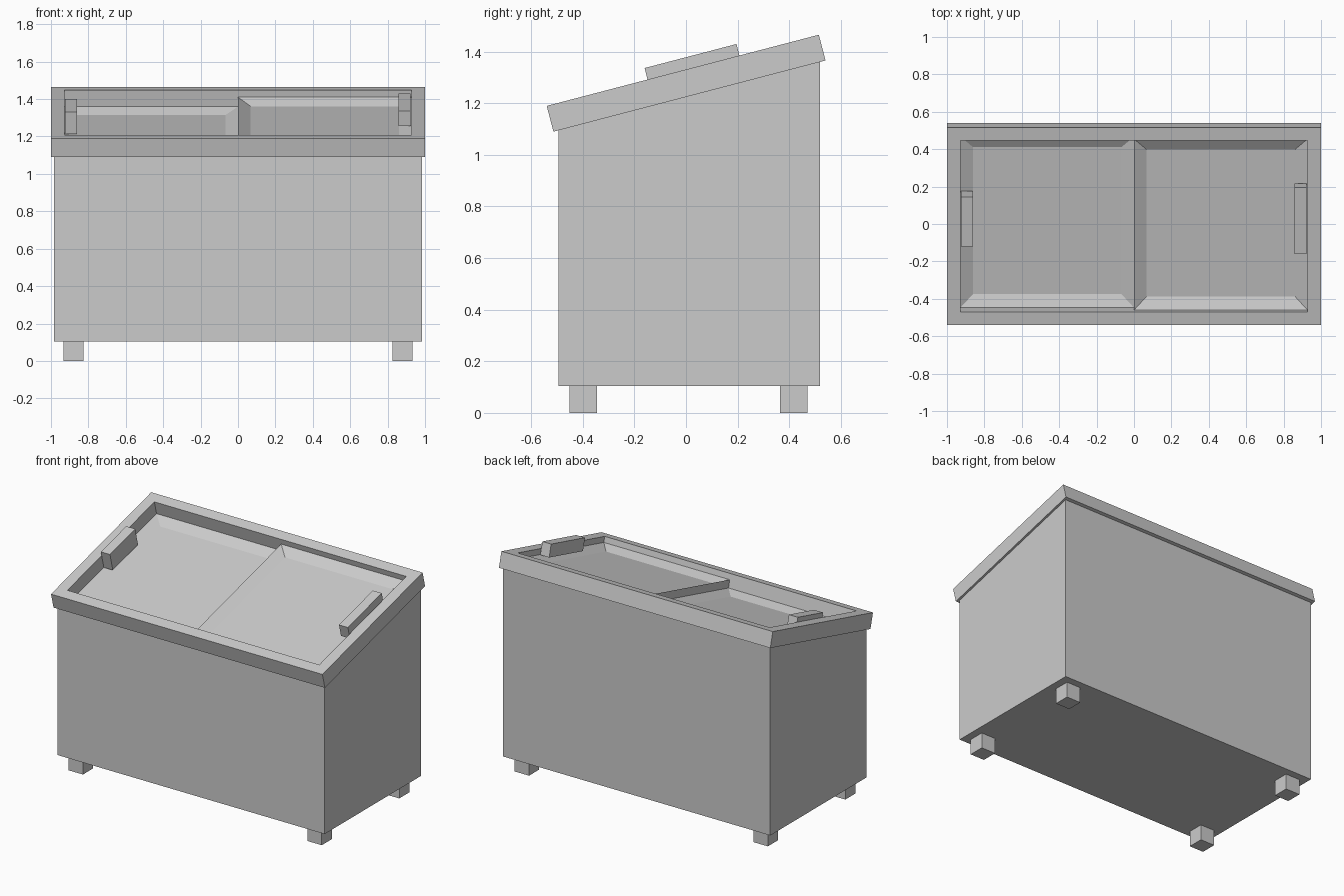
import bpy, bmesh, math
from mathutils import Matrix, Vector

cube = bpy.data.objects.get("Cube")
if cube:
    bpy.data.objects.remove(cube, do_unlink=True)

GREY = (0.6, 0.6, 0.6, 1)
mat = bpy.data.materials.new("light grey")
mat.use_nodes = True
mat.diffuse_color = GREY
mat.node_tree.nodes["Principled BSDF"].inputs["Base Color"].default_value = GREY

# Sloped lid plane: local z = 0 is the top of the rim
SLOPE = math.radians(14.65)
LID = Matrix.Translation((0, -0.0125, 1.3275)) @ Matrix.Rotation(SLOPE, 4, 'X')
RIM_DEPTH = 0.103


def box(lo, hi):
    bm = bmesh.new()
    lo, hi = Vector(lo), Vector(hi)
    bmesh.ops.create_cube(bm, size=1)
    for v in bm.verts:
        v.co = [lo[i] + (v.co[i] + 0.5) * (hi[i] - lo[i]) for i in range(3)]
    bm.normal_update()
    return bm


def facing(bm, sign):
    return [f for f in bm.faces if f.normal.z * sign > 0.9]


def inset(bm, face, width):
    bmesh.ops.inset_region(bm, faces=[face], thickness=width, use_even_offset=True)
    return face


def finish(name, bm, matrix=None):
    bmesh.ops.recalc_face_normals(bm, faces=bm.faces)
    mesh = bpy.data.meshes.new(name)
    bm.to_mesh(mesh)
    bm.free()
    mesh.materials.append(mat)
    obj = bpy.data.objects.new(name, mesh)
    if matrix:
        obj.matrix_world = matrix
    bpy.context.scene.collection.objects.link(obj)


# Cabinet: box whose top follows the rim underside, hollowed out
bm = box((-0.985, -0.495, 0.105), (0.985, 0.52, 1))
base = LID @ Vector((0, 0, -RIM_DEPTH))
top = facing(bm, 1)[0]
for v in top.verts:
    v.co.z = base.z + (v.co.y - base.y) * math.tan(SLOPE)
bm.normal_update()
inset(bm, top, 0.04)
for v in top.verts:
    v.co.z = 0.2
finish("cabinet", bm)

# Feet
for side, x in (("right", -0.88), ("left", 0.88)):
    for end, y in (("front", -0.398), ("back", 0.418)):
        finish(f"{end}_{side}_foot",
               box((x - 0.053, y - 0.053, 0), (x + 0.053, y + 0.053, 0.105)))

# Rim: open frame around the lids
bm = box((-1, -0.545, -RIM_DEPTH), (1, 0.545, 0))
holes = [inset(bm, facing(bm, s)[0], 0.072) for s in (1, -1)]
edges = [e for f in holes for e in f.edges]
bmesh.ops.delete(bm, geom=holes, context='FACES_ONLY')
bmesh.ops.bridge_loops(bm, edges=edges)
finish("rim", bm, LID)


# Sliding lids with a sunken pane, each at its own level
def lid(name, x0, x1, level, recess):
    bm = box((x0, -0.473, level - 0.053), (x1, 0.473, level))
    pane = inset(bm, facing(bm, 1)[0], 0.067)
    for v in pane.verts:
        v.co.z -= recess
    finish(name, bm, LID)


lid("lower_lid", -0.928, 0.0, -0.09, 0.03)
lid("upper_lid", 0.0, 0.928, -0.038, 0.033)

# Handles standing on the outer edge of each lid
finish("lower_handle", box((-0.926, -0.103, -0.09), (-0.86, 0.171, 0.03)), LID)
finish("upper_handle", box((0.857, -0.141, -0.038), (0.922, 0.227, 0.046)), LID)
